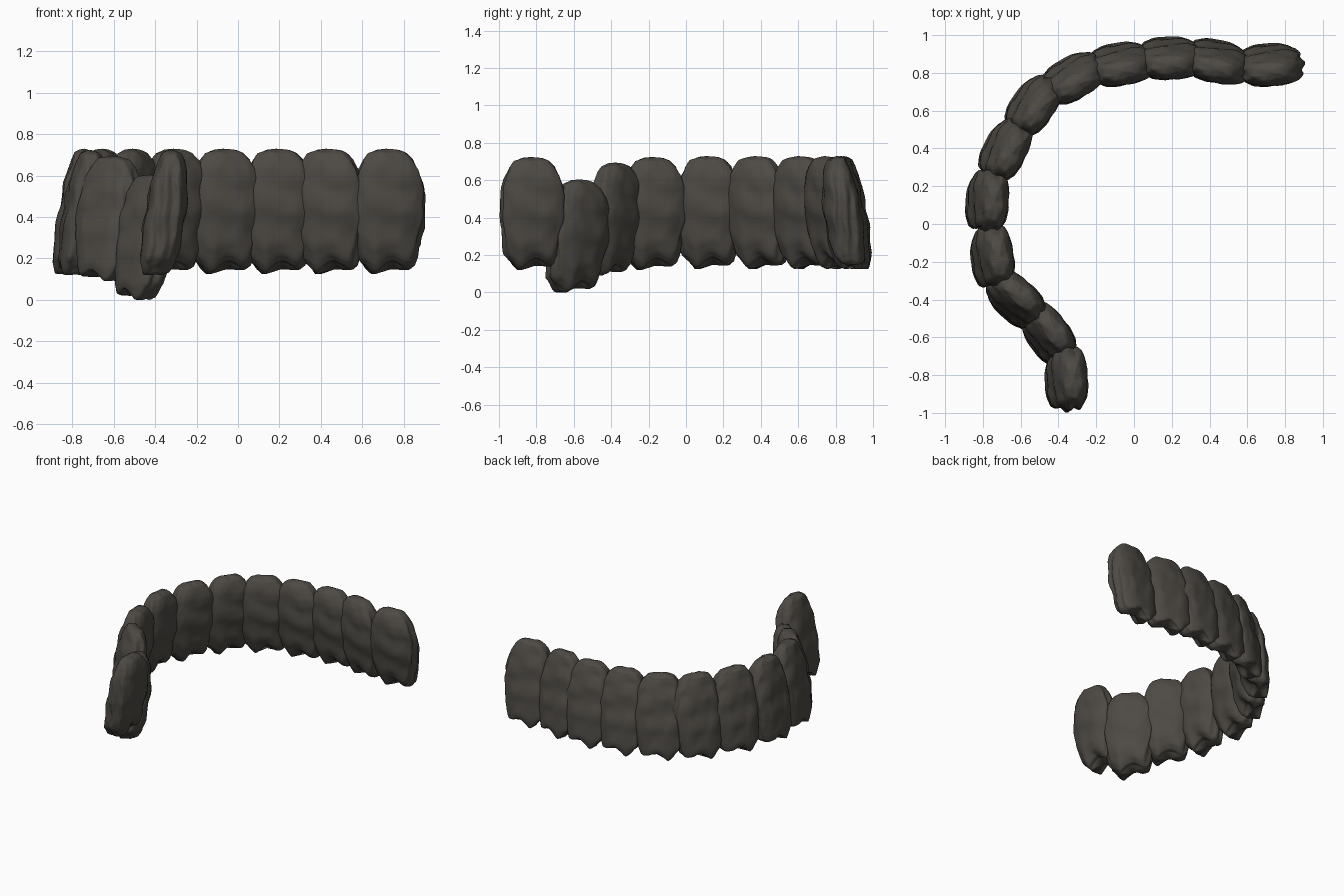
import bpy, bmesh, math
from mathutils import Vector, noise

if "Cube" in bpy.data.objects:
    bpy.data.objects.remove(bpy.data.objects["Cube"])

# One dark stone colour
stone = bpy.data.materials.new("dark_stone")
stone.diffuse_color = (0.075, 0.068, 0.058, 1)
stone.use_nodes = True
stone.node_tree.nodes["Principled BSDF"].inputs["Base Color"].default_value = stone.diffuse_color

# Slab outline by height: z, left x, right x, inner y, outer y (y points out of the curve)
LEVELS = [
    (0.040, -0.085, 0.095, 0.00, 0.075),
    (0.050, -0.120, 0.115, -0.03, 0.100),
    (0.085, -0.145, 0.127, -0.058, 0.110),
    (0.150, -0.154, 0.138, -0.080, 0.110),
    (0.225, -0.160, 0.150, -0.095, 0.098),
    (0.300, -0.164, 0.160, -0.106, 0.086),
    (0.375, -0.163, 0.160, -0.112, 0.073),
    (0.445, -0.157, 0.146, -0.114, 0.058),
    (0.505, -0.146, 0.130, -0.110, 0.041),
    (0.550, -0.126, 0.108, -0.100, 0.024),
    (0.582, -0.100, 0.075, -0.085, 0.004),
    (0.598, -0.065, 0.030, -0.062, -0.022),
]
SIDES, FINE = 72, 3


def level_at(t):
    i = min(int(t), len(LEVELS) - 2)
    f = t - i
    return [a + (b - a) * f for a, b in zip(LEVELS[i], LEVELS[i + 1])]


def power(c, e):
    return math.copysign(abs(c) ** e, c)


def shape_point(x, y, z):
    # ragged toes along the bottom
    low = max(0.0, 1 - z / 0.20)
    toe = (-0.058 * math.exp(-((x + 0.070) / 0.030) ** 2)
           - 0.022 * math.exp(-((x - 0.085) / 0.035) ** 2)
           + 0.018 * math.exp(-((x - 0.01) / 0.03) ** 2))
    z2 = z + low * toe
    # strata on the narrow ends and soft horizontal bands on the broad faces
    end = min(1.0, abs(x) / 0.15) ** 3
    x2 = x * (1 + 0.06 * end * math.sin(y * 95 + z * 6))
    y2 = y + 0.004 * math.sin(z * 34 + x * 8)
    n = noise.noise_vector(Vector((x * 14, y * 22, z * 9)))
    m = noise.noise_vector(Vector((x * 36, y * 45, z * 26)))
    return Vector((x2 + n.x * 0.009 + m.x * 0.004,
                   y2 + n.y * 0.009 + m.y * 0.002,
                   max(0.0, z2 + n.z * 0.010 + m.z * 0.004)))


def make_slab_mesh():
    bm = bmesh.new()
    rings = []
    count = (len(LEVELS) - 1) * FINE
    for k in range(count + 1):
        z, xl, xr, yi, yo = level_at(k / FINE)
        ring = []
        for s in range(SIDES):
            a = 2 * math.pi * s / SIDES
            x = (xl + xr) / 2 + (xr - xl) / 2 * power(math.cos(a), 0.7)
            y = (yi + yo) / 2 + (yo - yi) / 2 * power(math.sin(a), 0.75)
            ring.append(bm.verts.new(shape_point(x, y, z)))
        rings.append(ring)
    for r0, r1 in zip(rings, rings[1:]):
        for s in range(SIDES):
            n = (s + 1) % SIDES
            bm.faces.new((r0[s], r0[n], r1[n], r1[s]))
    # close the top and bottom with fans
    for ring, dz in ((rings[0], 0.0), (rings[-1], 0.006)):
        c = sum((v.co for v in ring), Vector()) / SIDES
        mid = bm.verts.new(c + Vector((0, 0, dz)))
        for s in range(SIDES):
            bm.faces.new((ring[s], ring[(s + 1) % SIDES], mid))
    bmesh.ops.recalc_face_normals(bm, faces=bm.faces)
    for f in bm.faces:
        f.smooth = True
    me = bpy.data.meshes.new("stone_slab")
    bm.to_mesh(me)
    bm.free()
    me.materials.append(stone)
    return me


# Slabs along the curve: x, y, base z, tangent angle in degrees
PLACES = [
    (0.73, 0.845, 0.125, 4), (0.45, 0.86, 0.125, -11), (0.20, 0.88, 0.125, 2),
    (-0.06, 0.85, 0.125, 9), (-0.315, 0.78, 0.125, 30), (-0.53, 0.635, 0.125, 55),
    (-0.68, 0.40, 0.125, 63), (-0.778, 0.13, 0.125, 86), (-0.753, -0.17, 0.12, 97),
    (-0.635, -0.395, 0.09, 138), (-0.46, -0.58, 0.0, 126), (-0.36, -0.815, 0.12, 92),
]
slab = make_slab_mesh()
for i, (x, y, z, deg) in enumerate(PLACES):
    ob = bpy.data.objects.new(f"wall_stone_{i + 1}", slab)
    ob.location = (x, y, z)
    ob.rotation_euler = (0, 0, math.radians(deg))
    ob.scale = (1.05, 1, 1)
    bpy.context.collection.objects.link(ob)
